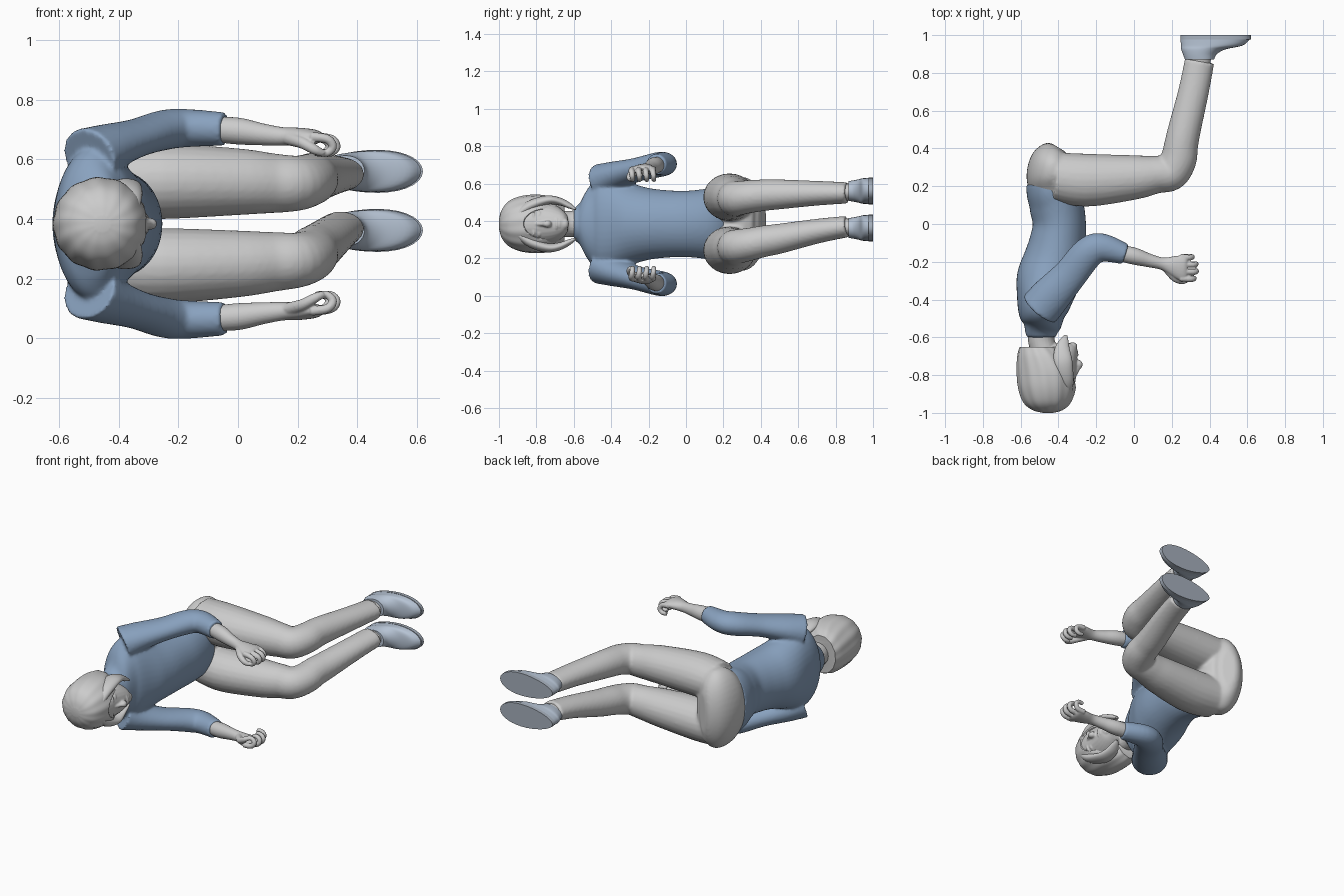
import bpy, bmesh, math
from mathutils import Vector

if "Cube" in bpy.data.objects:
    bpy.data.objects.remove(bpy.data.objects["Cube"])

C = 0.384                      # z of the body's mirror plane
X, Y, Z = Vector((1, 0, 0)), Vector((0, 1, 0)), Vector((0, 0, 1))


def material(name, rgb):
    m = bpy.data.materials.new(name)
    m.diffuse_color = (*rgb, 1)
    m.use_nodes = True
    m.node_tree.nodes["Principled BSDF"].inputs["Base Color"].default_value = m.diffuse_color
    return m


BLUE = material("shirt_blue", (0.25, 0.36, 0.52))
PALE = material("shoe_blue", (0.47, 0.55, 0.66))
SOLE = material("sole_grey", (0.38, 0.43, 0.50))


def spline(pts, steps):
    """Catmull-Rom through points of any dimension."""
    p = [pts[0]] + list(pts) + [pts[-1]]
    out = []
    for i in range(1, len(p) - 2):
        for k in range(steps):
            t = k / steps
            out.append([0.5 * (2 * b + (c - a) * t + (2 * a - 5 * b + 4 * c - d) * t * t
                               + (3 * b - a - 3 * c + d) * t ** 3)
                        for a, b, c, d in zip(p[i - 1], p[i], p[i + 1], p[i + 2])])
    return out + [list(pts[-1])]


def finish(name, bm, mat=None):
    bmesh.ops.recalc_face_normals(bm, faces=bm.faces)
    me = bpy.data.meshes.new(name)
    bm.to_mesh(me)
    bm.free()
    ob = bpy.data.objects.new(name, me)
    bpy.context.collection.objects.link(ob)
    if mat:
        me.materials.append(mat)
    bpy.ops.object.select_all(action='DESELECT')
    ob.select_set(True)
    bpy.context.view_layer.objects.active = ob
    bpy.ops.object.shade_smooth_by_angle(angle=math.radians(45))
    return ob


def loft(name, pts, mat=None, ref=Z, axis=None, n=24, steps=5, taper=0, ripple=0):
    """Elliptical tube through (x, y, z, radius along ref, other radius)."""
    s = spline(pts, steps)
    c = [Vector(q[:3]) for q in s]
    bm = bmesh.new()
    rings = []
    for i, q in enumerate(s):
        t = axis or (c[min(i + 1, len(c) - 1)] - c[max(i - 1, 0)]).normalized()
        a = (ref - t * ref.dot(t)).normalized()
        b = t.cross(a)
        ring = []
        for k in range(n):
            w = 2 * math.pi * k / n
            r = 1 + ripple * math.sin(13 * w + 5 * i / len(s))
            ring.append(bm.verts.new(c[i] + a * q[3] * r * math.cos(w) * (1 + taper * math.sin(w))
                                     + b * q[4] * r * math.sin(w)))
        rings.append(ring)
    for r0, r1 in zip(rings, rings[1:]):
        for k in range(n):
            bm.faces.new((r0[k], r0[(k + 1) % n], r1[(k + 1) % n], r1[k]))
    bm.faces.new(rings[0])
    bm.faces.new(rings[-1])
    return finish(name, bm, mat)


def ellipsoid(name, loc, rad):
    bm = bmesh.new()
    bmesh.ops.create_uvsphere(bm, u_segments=32, v_segments=20, radius=1)
    for v in bm.verts:
        v.co = Vector([l + r * k for l, r, k in zip(loc, rad, v.co)])
    return finish(name, bm)


def fuse(name, obs, voxel, smooth):
    """Join overlapping parts into one softly blended skin."""
    bpy.ops.object.select_all(action='DESELECT')
    for o in obs:
        o.select_set(True)
    bpy.context.view_layer.objects.active = obs[0]
    bpy.ops.object.join()
    ob = obs[0]
    ob.name = name
    m = ob.modifiers.new("Blend", 'REMESH')
    m.mode, m.voxel_size, m.use_smooth_shade = 'VOXEL', voxel, True
    m = ob.modifiers.new("Soften", 'SMOOTH')
    m.factor, m.iterations = 0.5, smooth
    return ob


def side(pts, s):
    """Place points given with z relative to the mirror plane."""
    return [(p[0], p[1], C + s * p[2], *p[3:]) for p in pts]


# Shirt: torso and sleeves
torso = [(-.49, -.60, C, .085, .078), (-.49, -.565, C, .115, .088), (-.485, -.525, C, .19, .105),
         (-.485, -.47, C, .25, .128), (-.475, -.40, C, .255, .147), (-.455, -.30, C, .22, .168),
         (-.425, -.20, C, .192, .163), (-.405, -.10, C, .18, .15), (-.395, 0, C, .177, .141),
         (-.412, .10, C, .187, .143), (-.44, .17, C, .2, .13), (-.45, .225, C, .2, .12)]
sleeve = [(-.50, -.45, .225, .10, .11), (-.44, -.38, .255, .08, .105), (-.34, -.27, .288, .064, .09),
          (-.245, -.155, .315, .067, .085), (-.17, -.125, .321, .064, .076), (-.045, -.16, .318, .056, .055)]
shirt = [loft("torso", torso, BLUE, n=40)]
shirt += [loft("sleeve", side(sleeve, s), BLUE) for s in (1, -1)]
fuse("shirt", shirt, .009, 6)

# Trousers: pelvis and bent legs
pelvis = [(-.42, .09, C, .15, .11), (-.43, .18, C, .20, .122), (-.435, .25, C, .245, .134),
          (-.425, .33, C, .245, .125), (-.41, .385, C, .19, .09), (-.40, .405, C, .12, .04)]
leg = [(-.41, .25, .12, .13), (-.25, .232, .127, .14), (0, .247, .112, .118), (.12, .262, .10, .10),
       (.195, .272, .093, .096), (.235, .34, .088, .096), (.25, .42, .084, .09), (.267, .5, .08, .087),
       (.315, .7, .066, .081), (.347, .862, .057, .079)]
heights = {"upper": (.525, .527, .525, .52, .52, .53, .538, .542, .548, .55),
           "lower": (.245, .243, .25, .257, .262, .275, .292, .305, .345, .37)}
trousers = [loft("pelvis", pelvis, n=40)]
for zs in heights.values():
    trousers.append(loft("leg", [(p[0], p[1], z, p[2], p[3]) for p, z in zip(leg, zs)]))
fuse("trousers", trousers, .009, 5)

# Ankles, shoes and flat soles
for label, za, zf in (("upper", .55, .56), ("lower", .37, .362)):
    loft(label + "_ankle", [(.34, .82, za, .045, .06), (.352, .93, zf, .045, .062)], steps=3)
    shoe = [(.347, .87, zf, .052, .077), (.349, .90, zf, .057, .09), (.368, .925, zf, .062, .118),
            (.412, .945, zf, .067, .163), (.43, .978, zf, .069, .184)]
    loft(label + "_shoe", shoe, PALE, axis=Y, n=32, taper=.18)
    loft(label + "_sole", [(.433, .977, zf, .071, .187), (.433, 1.0, zf, .07, .186)],
         SOLE, axis=Y, n=32, steps=1, taper=.18)

# Forearms and half-closed hands
forearm = [(-.09, -.15, .318, .042, .042), (0, -.17, .311, .045, .045), (.08, -.193, .30, .037, .036),
           (.15, -.21, .293, .031, .033), (.21, -.222, .293, .029, .054),
           (.26, -.232, .291, .024, .069), (.28, -.234, .288, .015, .064)]
for s, label in ((1, "upper"), (-1, "lower")):
    parts = [loft("arm", side(forearm, s))]
    for i, reach in enumerate((0, .012, .01, -.01)):
        y = -.288 + i * .038
        path = [(.245, y, .292), (.30 + reach, y - .004, .284), (.318 + reach, y, .258),
                (.298 + reach, y + .002, .238), (.268 + reach, y + .002, .24)]
        parts.append(loft("finger", side([(*p, .0165 - .001 * k, .0165 - .001 * k)
                                          for k, p in enumerate(path)], s), ref=Y, n=12, steps=4))
    thumb = [(.17, -.23, .287, .024, .024), (.215, -.285, .272, .02, .02),
             (.255, -.302, .25, .017, .017), (.285, -.295, .236, .012, .012)]
    parts.append(loft("thumb", side(thumb, s), n=12))
    fuse(label + "_forearm_and_hand", parts, .0045, 2)

# Head with face and neck
skull = [(-.45, -.965, C, .05, .05), (-.45, -.91, C, .11, .12), (-.445, -.84, C, .125, .134),
         (-.44, -.76, C, .12, .136), (-.42, -.70, C, .102, .12), (-.39, -.655, C, .07, .088),
         (-.375, -.632, C, .04, .052)]
head = [loft("skull", skull, axis=Y, n=32),
        loft("neck", [(-.465, -.70, C, .072, .07), (-.49, -.62, C, .07, .07), (-.49, -.53, C, .08, .072)]),
        loft("nose", [(-.315, -.80, C, .012, .012), (-.303, -.765, C, .013, .018),
                      (-.294, -.742, C, .02, .023), (-.303, -.725, C, .015, .012)], n=14),
        ellipsoid("upper_lip", (-.305, -.692, C), (.012, .007, .03)),
        ellipsoid("lower_lip", (-.307, -.677, C), (.012, .008, .025)),
        ellipsoid("chin", (-.325, -.648, C), (.025, .022, .03))]
for s in (1, -1):
    head.append(ellipsoid("eyelid", (-.327, -.785, C + s * .045), (.013, .012, .023)))
    head.append(ellipsoid("brow", (-.322, -.815, C + s * .045), (.012, .006, .028)))
fuse("head", head, .005, 3)

# Hair: rippled cap with the face cut out, plus side locks
cap = [(-.455, -1.0, C, .025, .025), (-.458, -.985, C, .075, .08), (-.46, -.945, C, .122, .125),
       (-.46, -.87, C, .15, .152), (-.463, -.78, C, .155, .157), (-.485, -.70, C, .142, .132),
       (-.505, -.65, C, .118, .10)]
hair = loft("hair", cap, axis=Y, n=96, ripple=.012)
cutter = ellipsoid("face_cutter", (-.25, -.73, C), (.16, .15, .098))
cutter.hide_render = True
m = hair.modifiers.new("Face opening", 'BOOLEAN')
m.operation, m.object, m.solver = 'DIFFERENCE', cutter, 'EXACT'
bpy.context.view_layer.objects.active = hair
bpy.ops.object.modifier_apply(modifier=m.name)
bpy.data.objects.remove(cutter)
lock = [(-.36, -.90, .05, .02, .03), (-.36, -.83, .10, .026, .04), (-.375, -.74, .128, .024, .05),
        (-.38, -.67, .118, .02, .042), (-.37, -.62, .095, .014, .025), (-.36, -.59, .078, .005, .008)]
for s, label in ((1, "upper"), (-1, "lower")):
    loft(label + "_hair_lock", side(lock, s))
